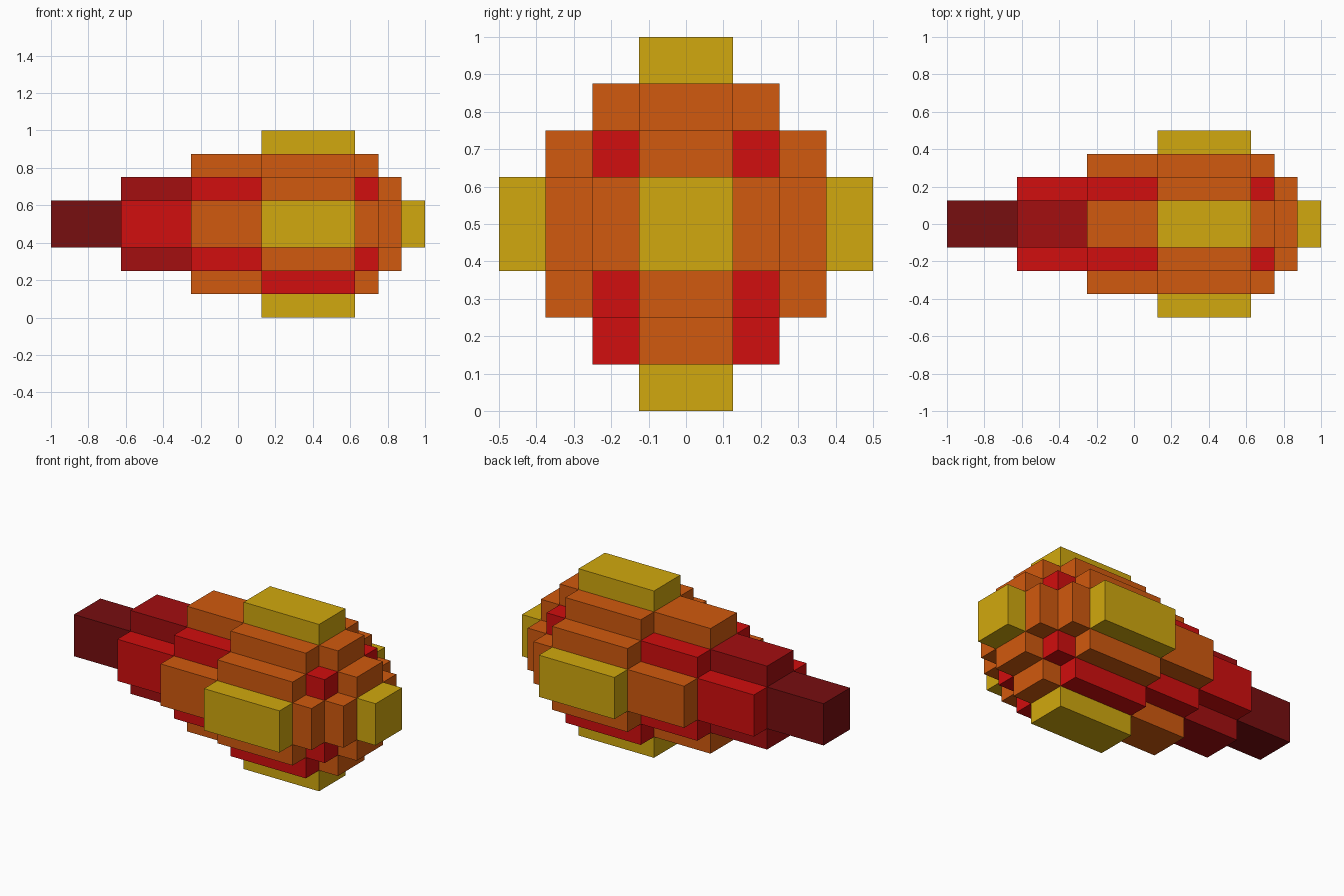
import bpy
import bmesh

cube = bpy.data.objects.get("Cube")
if cube:
    bpy.data.objects.remove(cube, do_unlink=True)

U = 0.125      # block grid unit
MID_Z = 0.5    # height of the long axis


def make_material(name, rgb):
    mat = bpy.data.materials.new(name)
    mat.use_nodes = True
    color = (*rgb, 1.0)
    mat.diffuse_color = color
    mat.node_tree.nodes["Principled BSDF"].inputs["Base Color"].default_value = color
    mat.node_tree.nodes["Principled BSDF"].inputs["Roughness"].default_value = 0.9
    return mat


YELLOW = make_material("flame yellow", (0.64, 0.394, 0.0044))
ORANGE = make_material("flame orange", (0.64, 0.101, 0.0044))
RED = make_material("flame red", (0.64, 0.0044, 0.0044))
DEEP_RED = make_material("deep red", (0.366, 0.0044, 0.005))
DARK_RED = make_material("dark red", (0.187, 0.0044, 0.005))


def block(name, x, y, z, mat):
    """Box from (min, max) pairs in grid units; z is measured from the long axis."""
    bm = bmesh.new()
    bmesh.ops.create_cube(bm, size=1.0)
    for v in bm.verts:
        v.co = [r[0] * U if c < 0 else r[1] * U for c, r in zip(v.co, (x, y, z))]
        v.co.z += MID_Z
    mesh = bpy.data.meshes.new(name)
    bm.to_mesh(mesh)
    bm.free()
    mesh.materials.append(mat)
    obj = bpy.data.objects.new(name, mesh)
    bpy.context.collection.objects.link(obj)
    return obj


def centred(name, x, half_y, half_z, mat):
    return block(name, x, (-half_y, half_y), (-half_z, half_z), mat)


# Tail: narrow tip, then a cross of two bars
centred("tail_tip", (-8, -5), 1, 1, DARK_RED)
centred("tail_wide_bar", (-5, -2), 2, 1, RED)
centred("tail_tall_bar", (-5, -2), 1, 2, DEEP_RED)

# Core and the crossed bars running along the body
centred("body_core", (-2, 6), 2, 2, RED)
centred("body_wide_bar", (-2, 6), 3, 1, ORANGE)
centred("body_tall_bar", (-2, 6), 1, 3, ORANGE)

# Thick middle of the body
centred("belly_block", (1, 5), 3, 2, ORANGE)
block("upper_belly_block", (1, 5), (-2, 2), (2, 3), ORANGE)
for side, y in (("left", (1, 2)), ("right", (-2, -1))):
    # the front faces -y, so these two strips lie behind and in front of the keel
    strip = "back" if side == "left" else "front"
    block(strip + "_lower_strip", (1, 5), y, (-3, -2), RED)

# Outer fins on all four sides
for name, y, z in (
    ("top_fin", (-1, 1), (3, 4)),
    ("bottom_fin", (-1, 1), (-4, -3)),
    ("front_fin", (-4, -3), (-1, 1)),
    ("back_fin", (3, 4), (-1, 1)),
):
    block(name, (1, 5), y, z, YELLOW)

# Nose: crossed bars and a bright tip
centred("nose_wide_bar", (6, 7), 2, 1, ORANGE)
centred("nose_tall_bar", (6, 7), 1, 2, ORANGE)
centred("nose_tip", (7, 8), 1, 1, YELLOW)
